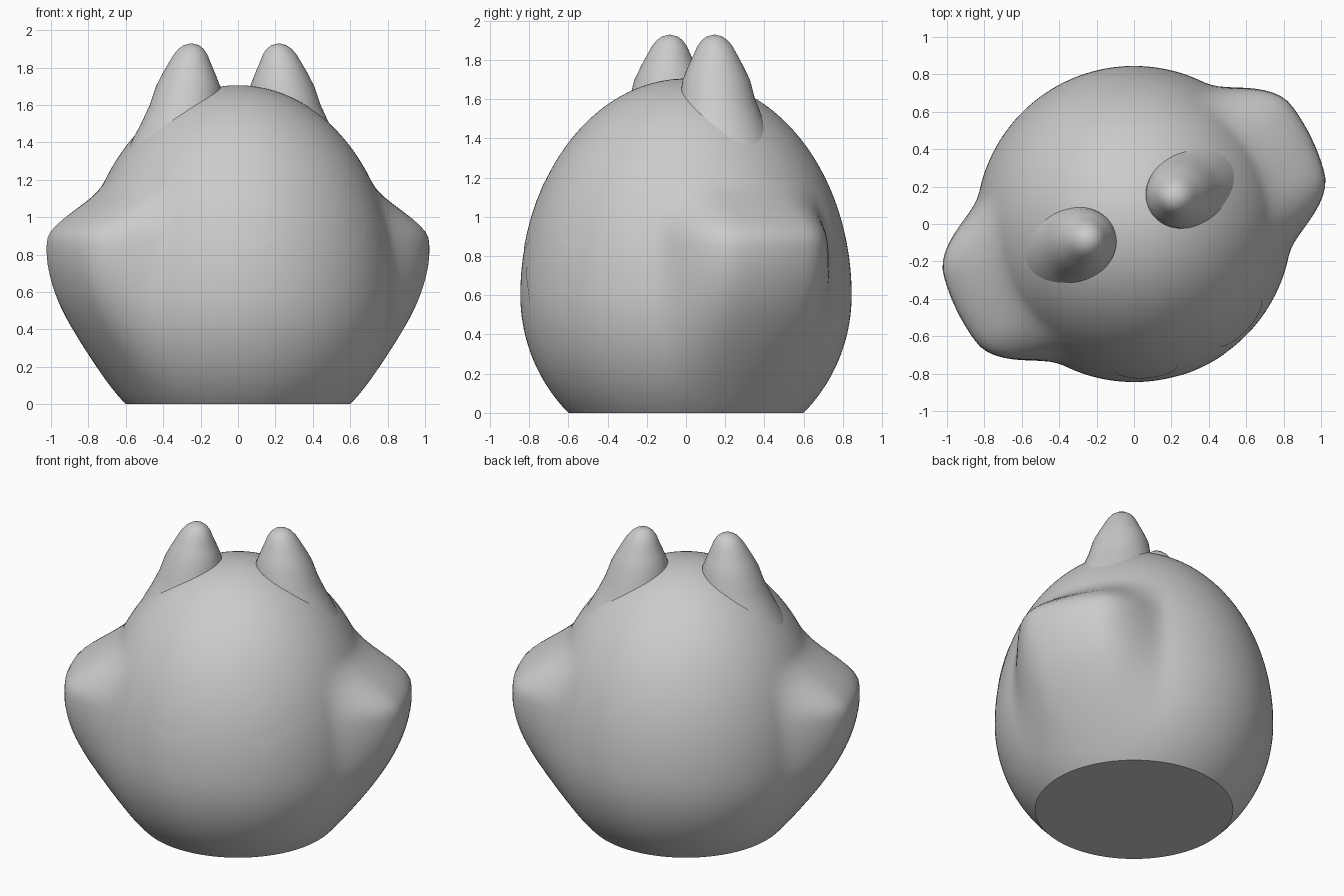
import bpy, bmesh, math
from math import sin, cos, pi, radians

if "Cube" in bpy.data.objects:
    bpy.data.objects.remove(bpy.data.objects["Cube"], do_unlink=True)

TURN = radians(26)          # the figure is turned about its vertical axis
GREY = (0.6, 0.6, 0.6, 1)
mat = bpy.data.materials.new("plain grey")
mat.use_nodes = True
mat.diffuse_color = GREY
mat.node_tree.nodes["Principled BSDF"].inputs["Base Color"].default_value = GREY


def smooth(a, b, v):
    t = min(1, max(0, (v - a) / (b - a)))
    return t * t * (3 - 2 * t)


def egg(z):
    """Radius of the plain egg at a height."""
    t = (z - 0.6) / (1.105 if z > 0.6 else 0.852)
    return 0.845 * math.sqrt(max(0, 1 - t * t))


def skin(z, ang):
    """Radius of the egg with the two stubby arms; ang is measured from the left side."""
    d = abs((ang + pi / 2) % pi - pi / 2)
    wide = 1 - smooth(radians(11), radians(38), d)
    tall = smooth(0.05, 0.92, z) * (1 - smooth(0.88, 1.2, z))
    return egg(z) + 0.235 * wide * tall


def finish(name, bm):
    bmesh.ops.recalc_face_normals(bm, faces=bm.faces)
    me = bpy.data.meshes.new(name)
    bm.to_mesh(me)
    bm.free()
    ob = bpy.data.objects.new(name, me)
    bpy.context.collection.objects.link(ob)
    me.materials.append(mat)
    ob.rotation_euler.z = TURN
    bpy.ops.object.select_all(action="DESELECT")
    ob.select_set(True)
    bpy.context.view_layer.objects.active = ob
    bpy.ops.object.shade_smooth_by_angle(angle=radians(35))
    return ob


def loft(name, rings, top):
    """Skin a stack of rings, flat at the bottom and closed to a point at the top."""
    bm = bmesh.new()
    loops = [[bm.verts.new(p) for p in ring] for ring in rings]
    n = len(loops[0])
    for lo, hi in zip(loops, loops[1:]):
        for i in range(n):
            bm.faces.new((lo[i], lo[(i + 1) % n], hi[(i + 1) % n], hi[i]))
    tip = bm.verts.new(top)
    for i in range(n):
        bm.faces.new((loops[-1][i], loops[-1][(i + 1) % n], tip))
    bm.faces.new(loops[0][::-1])
    return finish(name, bm)


# Egg body with arms
ROWS, SEGS = 72, 144
start = -math.asin(0.6 / 0.852)
rings = []
for k in range(ROWS):
    s = start + (pi / 2 - start) * k / ROWS
    z = 0.6 + sin(s) * (1.105 if s > 0 else 0.852)
    ring = []
    for i in range(SEGS):
        a = 2 * pi * i / SEGS
        r = skin(z, a)
        ring.append((r * cos(a), r * sin(a), z))
    rings.append(ring)
loft("body", rings, (0, 0, 1.705))

# Ears: rounded cones leaning inward (height, radius, sideways offset)
EAR = [(1.3, 0.31, 0.33), (1.4, 0.265, 0.325), (1.5, 0.225, 0.31), (1.6, 0.192, 0.295),
       (1.7, 0.172, 0.28), (1.77, 0.14, 0.275), (1.83, 0.11, 0.27), (1.87, 0.09, 0.265),
       (1.9, 0.067, 0.262), (1.92, 0.04, 0.26)]
for name, side in (("left_ear", 1), ("right_ear", -1)):
    rings = [[(side * u + r * cos(2 * pi * i / 48), 0.035 + r * sin(2 * pi * i / 48), z)
              for i in range(48)] for z, r, u in EAR]
    loft(name, rings, (side * 0.26, 0.035, 1.93))


def plate(name, outline, thick=0.002):
    """Thin patch that follows the body; outline is (angle from the front, height)."""
    bm = bmesh.new()
    bm.faces.new([bm.verts.new((a, 0, z)) for a, z in outline])
    bmesh.ops.triangulate(bm, faces=bm.faces)
    bmesh.ops.subdivide_edges(bm, edges=bm.edges, cuts=3, use_grid_fill=True)
    for v in bm.verts:
        a, z = v.co.x, v.co.z
        r = egg(z) + thick
        v.co = (r * sin(a), -r * cos(a), z)
    return finish(name, bm)


# Round eyes
for name, side in (("left_eye", 1), ("right_eye", -1)):
    plate(name, [(side * radians(21) + 0.215 * cos(t), 1.01 + 0.172 * sin(t))
                 for t in (2 * pi * i / 40 for i in range(40))])

# Mouth with two fangs, mirrored about the middle
half = [(0, 0.62), (2.2, 0.63), (3.6, 0.61), (4.5, 0.57), (6, 0.56), (8.5, 0.64),
        (11.5, 0.71), (11.3, 0.735), (10, 0.745), (6, 0.7), (0, 0.69)]
outline = half + [(-a, z) for a, z in half[-2:0:-1]]
plate("mouth", [(radians(a), z) for a, z in outline])
